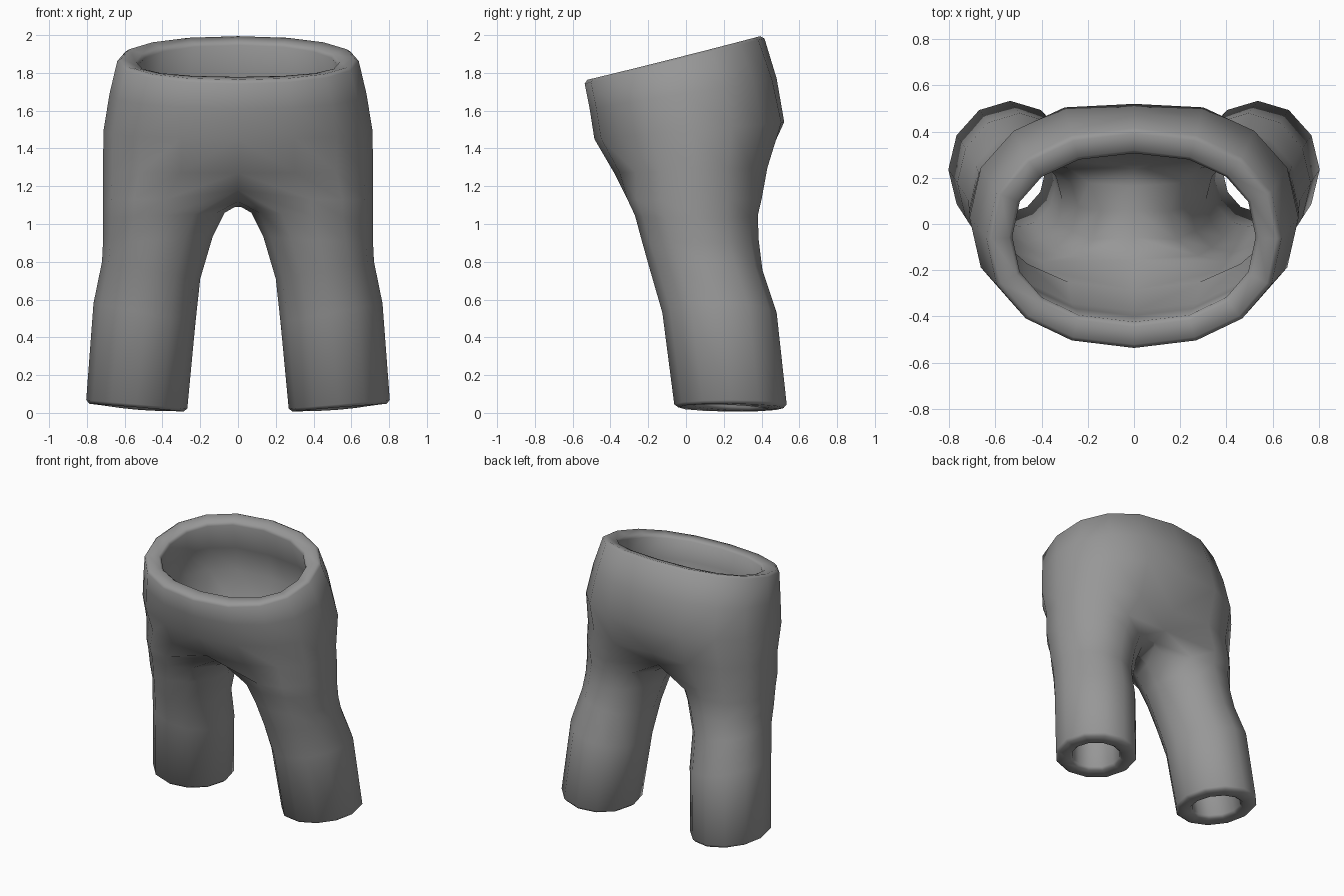
import bpy, bmesh
from math import sin, cos, pi, radians, copysign

if "Cube" in bpy.data.objects:
    bpy.data.objects.remove(bpy.data.objects["Cube"], do_unlink=True)

fabric = bpy.data.materials.new("grey fabric")
fabric.use_nodes = True
GREY = (0.31, 0.31, 0.31, 1)
fabric.diffuse_color = GREY
fabric.node_tree.nodes["Principled BSDF"].inputs["Base Color"].default_value = GREY

bm = bmesh.new()


def soft(v):
    """Slightly squared-off sine for the torso outline."""
    return copysign(abs(v) ** 0.9, v)


def torso_row(z_front, z_back, y_front, y_back, rx, dent):
    """Half ring from the front centre round the left side to the back centre."""
    row = []
    for i in range(9):
        a = pi * i / 8
        t = (1 - soft(cos(a))) / 2
        y = y_front + (y_back - y_front) * t
        if i == 8:
            y -= dent
        x = rx * soft(sin(a)) if 0 < i < 8 else 0
        row.append(bm.verts.new((x, y, z_front + (z_back - z_front) * t)))
    return row


def leg_row(x_in, x_out, y_front, y_back, z_in, z_out):
    """Closed ring: nine points on the outside, then three on the inner thigh."""
    row = []
    for i in range(12):
        a = radians(240 + 30 * i)
        x = (x_in + x_out) / 2 + (x_out - x_in) / 2 * cos(a)
        y = (y_front + y_back) / 2 + (y_back - y_front) / 2 * sin(a)
        z = z_in + (z_out - z_in) * (x - x_in) / (x_out - x_in)
        row.append(bm.verts.new((x, y, z)))
    return row


def bridge(upper, lower, count, closed):
    for i in range(count if closed else count - 1):
        j = (i + 1) % count
        bm.faces.new((upper[i], lower[i], lower[j], upper[j]))


# Waist and hips
torso = [
    torso_row(1.76, 2.00, -0.54, 0.41, 0.635, 0.0),
    torso_row(1.61, 1.77, -0.51, 0.49, 0.68, 0.01),
    torso_row(1.45, 1.54, -0.485, 0.54, 0.712, 0.02),
    torso_row(1.27, 1.30, -0.38, 0.46, 0.715, 0.05),
]

# Legs, the first row meeting the torso and the crotch seam
legs = [
    leg_row(0.06, 0.715, -0.31, 0.40, 1.13, 1.13),
    leg_row(0.07, 0.715, -0.27, 0.38, 1.06, 1.03),
    leg_row(0.135, 0.715, -0.235, 0.385, 0.93, 0.90),
    leg_row(0.20, 0.72, -0.19, 0.405, 0.71, 0.80),
    leg_row(0.225, 0.765, -0.125, 0.48, 0.48, 0.58),
    leg_row(0.27, 0.805, -0.06, 0.535, 0.005, 0.05),
]
seam = {0: (-0.23, 1.18), 8: (0.33, 1.18), 9: (0.20, 1.13),
        10: (0.06, 1.10), 11: (-0.09, 1.12)}
for i, (y, z) in seam.items():
    legs[0][i].co = (0, y, z)

for upper, lower in zip(torso, torso[1:] + legs[:1]):
    bridge(upper, lower, 9, False)
for upper, lower in zip(legs, legs[1:]):
    bridge(upper, lower, 12, True)
bmesh.ops.recalc_face_normals(bm, faces=bm.faces)
# Make the side face outward so the cloth thickens inward
side = max(bm.faces, key=lambda f: f.calc_center_median().x)
if side.normal.x < 0:
    bmesh.ops.reverse_faces(bm, faces=bm.faces)

mesh = bpy.data.meshes.new("trousers")
bm.to_mesh(mesh)
bm.free()
mesh.materials.append(fabric)
trousers = bpy.data.objects.new("trousers", mesh)
bpy.context.collection.objects.link(trousers)
for face in mesh.polygons:
    face.use_smooth = True

# Second half, cloth thickness and rounded hems
mirror = trousers.modifiers.new("mirror", "MIRROR")
mirror.use_clip = True
thick = trousers.modifiers.new("thickness", "SOLIDIFY")
thick.thickness = 0.115
thick.offset = -1
hem = trousers.modifiers.new("soft hems", "BEVEL")
hem.width = 0.018
hem.segments = 1
hem.limit_method = "ANGLE"
hem.angle_limit = radians(60)
